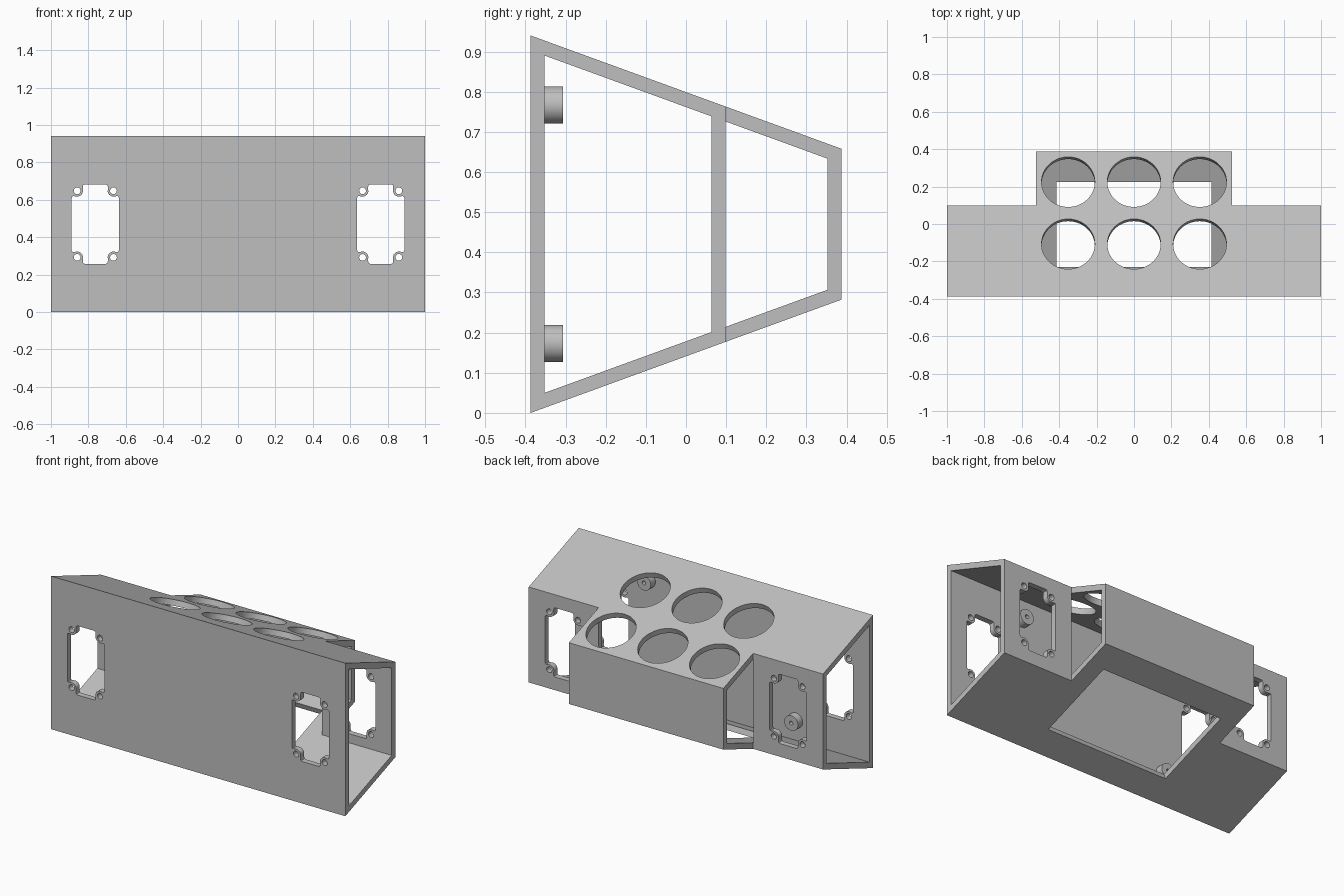
import bpy, bmesh, math
from mathutils import Matrix, Vector

cube = bpy.data.objects.get("Cube")
if cube:
    bpy.data.objects.remove(cube, do_unlink=True)

# Main dimensions
FRONT, BACK, STEP = -0.387, 0.387, 0.0985
WALL, HEIGHT, WING = 0.035, 0.94, 0.525
SLOPE = 0.282 / (BACK - FRONT)
ANGLE = math.atan(SLOPE)
MID = HEIGHT / 2

grey = bpy.data.materials.new("grey")
grey.use_nodes = True
grey.diffuse_color = (0.52, 0.52, 0.52, 1)
grey.node_tree.nodes["Principled BSDF"].inputs["Base Color"].default_value = grey.diffuse_color

# Frames: profile plane to world
ALONG_X = Matrix(((0, 0, 1, 0), (1, 0, 0, 0), (0, 1, 0, 0), (0, 0, 0, 1)))
ALONG_Y = Matrix.Rotation(math.pi / 2, 4, "X")


def prism(name, points, low, high, matrix):
    """Extrude a flat outline between two depths and place it."""
    bm = bmesh.new()
    face = bm.faces.new([bm.verts.new((x, y, low)) for x, y in points])
    grown = bmesh.ops.extrude_face_region(bm, geom=[face])["geom"]
    verts = [v for v in grown if isinstance(v, bmesh.types.BMVert)]
    bmesh.ops.translate(bm, verts=verts, vec=Vector((0, 0, high - low)))
    bm.transform(matrix)
    bmesh.ops.recalc_face_normals(bm, faces=bm.faces)
    mesh = bpy.data.meshes.new(name)
    bm.to_mesh(mesh)
    bm.free()
    mesh.materials.append(grey)
    obj = bpy.data.objects.new(name, mesh)
    bpy.context.collection.objects.link(obj)
    return obj


def circle(radius, sides, cx=0, cy=0):
    steps = [2 * math.pi * i / sides for i in range(sides)]
    return [(cx + radius * math.cos(a), cy + radius * math.sin(a)) for a in steps]


def rect(x0, x1, y0, y1):
    return [(x0, y0), (x1, y0), (x1, y1), (x0, y1)]


def combine(target, tool, operation="DIFFERENCE"):
    """Apply a boolean and discard the tool."""
    mod = target.modifiers.new("boolean", "BOOLEAN")
    mod.operation, mod.solver, mod.object = operation, "EXACT", tool
    graph = bpy.context.evaluated_depsgraph_get()
    mesh = bpy.data.meshes.new_from_object(target.evaluated_get(graph))
    target.modifiers.clear()
    target.data = mesh
    bpy.data.objects.remove(tool, do_unlink=True)


def section(y0, y1, inset):
    """Tapered side section between two depths."""
    drop = inset / math.cos(ANGLE)
    z0, z1 = [SLOPE * (y - FRONT) + drop for y in (y0, y1)]
    return [(y0, z0), (y1, z1), (y1, HEIGHT - z1), (y0, HEIGHT - z0)]


# Tapered body, hollowed and stepped back at both wings
body = prism("housing", section(FRONT, BACK, 0), -1, 1, ALONG_X)
combine(body, prism("main_hollow", section(FRONT + WALL, STEP - WALL, WALL), -1.1, 1.1, ALONG_X))
combine(body, prism("rear_hollow", section(0, BACK - WALL, WALL), -WING - 0.001, WING + 0.001, ALONG_X))
for low, high in ((-1.1, -WING), (WING, 1.1)):
    combine(body, prism("wing_step", rect(STEP, 0.5, -0.1, 1.1), low, high, ALONG_X))

# Six round holes square to the sloping roof
for y in (-0.107, 0.225):
    for x in (-0.352, 0, 0.352):
        place = Matrix.Translation((x, y, HEIGHT - SLOPE * (y - FRONT))) @ Matrix.Rotation(-ANGLE, 4, "X")
        combine(body, prism("roof_hole", circle(0.1425, 64), -0.06, 0.06, place))

# Rectangular opening in the sloping floor
y = 0.004
place = Matrix.Translation((0, y, SLOPE * (y - FRONT))) @ Matrix.Rotation(ANGLE, 4, "X")
combine(body, prism("floor_opening", rect(-0.415, 0.415, -0.248, 0.248), -0.06, 0.06, place))

# Windows with scalloped corners and screw holes, through front and back
SCREW_X, SCREW_Z = 0.097, 0.178
quarter = [(0.126, 0.14), (0.124, 0.147), (0.118, 0.15)]
for i in range(9):
    a = math.radians(-80 - 90 * i / 8)
    quarter.append((SCREW_X + 0.031 * math.cos(a), SCREW_Z + 0.031 * math.sin(a)))
quarter += [(0.067, 0.2), (0.064, 0.209), (0.056, 0.2125)]
half = quarter + [(-x, z) for x, z in reversed(quarter)]
outline = half + [(x, -z) for x, z in reversed(half)]
for side in (-1, 1):
    place = Matrix.Translation((side * 0.763, 0, MID)) @ ALONG_Y
    combine(body, prism("window", outline, -0.5, 0.5, place))
    for sx in (-1, 1):
        for sz in (-1, 1):
            hole = circle(0.018, 24, sx * SCREW_X, sz * SCREW_Z)
            combine(body, prism("screw_hole", hole, -0.5, 0.5, place))

# Four bored pegs on the inside of the front wall
for x in (-0.5, 0.5):
    for z in (MID - 0.297, MID + 0.297):
        place = Matrix.Translation((x, FRONT + WALL, z)) @ ALONG_Y
        peg = prism("peg", circle(0.0465, 40), -0.046, 0.01, place)
        combine(peg, prism("bore", circle(0.012, 20), -0.1, -0.002, place))
        combine(body, peg, "UNION")

body.data.name = "housing"
bpy.ops.object.select_all(action="DESELECT")
body.select_set(True)
bpy.context.view_layer.objects.active = body
bpy.ops.object.shade_smooth_by_angle(angle=math.radians(30))
